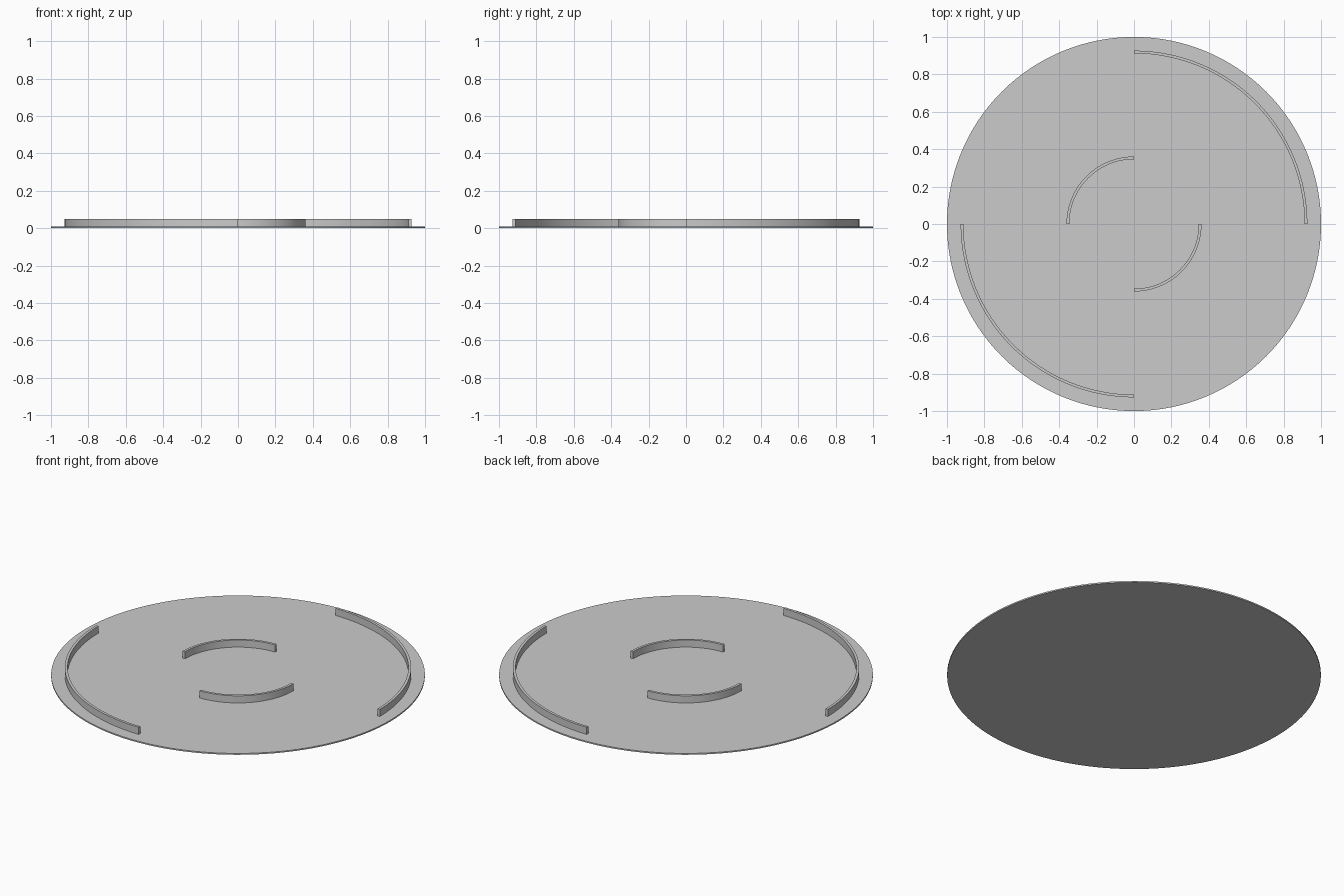
import bpy, bmesh
from math import cos, sin, pi, radians

cube = bpy.data.objects.get("Cube")
if cube:
    bpy.data.objects.remove(cube, do_unlink=True)

DISC_TOP = 0.008
WALL_TOP = 0.05
WALL_STEPS = 32

grey = bpy.data.materials.new("light grey")
grey.use_nodes = True
colour = (0.6, 0.6, 0.6, 1)
grey.diffuse_color = colour
grey.node_tree.nodes["Principled BSDF"].inputs["Base Color"].default_value = colour


def finish(bm, name):
    bmesh.ops.recalc_face_normals(bm, faces=bm.faces)
    mesh = bpy.data.meshes.new(name)
    bm.to_mesh(mesh)
    bm.free()
    mesh.materials.append(grey)
    obj = bpy.data.objects.new(name, mesh)
    bpy.context.collection.objects.link(obj)
    bpy.ops.object.select_all(action="DESELECT")
    obj.select_set(True)
    bpy.context.view_layer.objects.active = obj
    bpy.ops.object.shade_smooth_by_angle(angle=radians(30))


def curved_wall(name, inner, outer, start):
    """Quarter-circle wall swept from a rectangular section."""
    bm = bmesh.new()
    section = [(inner, 0), (outer, 0), (outer, WALL_TOP), (inner, WALL_TOP)]
    rings = []
    for i in range(WALL_STEPS + 1):
        a = radians(start) + pi / 2 * i / WALL_STEPS
        rings.append([bm.verts.new((r * cos(a), r * sin(a), z)) for r, z in section])
    for a, b in zip(rings, rings[1:]):
        for k in range(4):
            n = (k + 1) % 4
            bm.faces.new((a[k], a[n], b[n], b[k]))
    bm.faces.new(rings[0])
    bm.faces.new(rings[-1])
    # Raise the foot just off the underside of the disc
    for v in bm.verts:
        v.co.z = max(v.co.z, DISC_TOP / 2)
    finish(bm, name)


# Thin round base
bm = bmesh.new()
bmesh.ops.create_cone(bm, cap_ends=True, segments=128, radius1=1, radius2=1, depth=DISC_TOP)
bmesh.ops.translate(bm, verts=bm.verts, vec=(0, 0, DISC_TOP / 2))
finish(bm, "base_disc")

# Opposed pairs of quarter walls
curved_wall("outer_wall_back", 0.912, 0.927, 0)
curved_wall("outer_wall_front", 0.912, 0.927, 180)
curved_wall("inner_wall_back", 0.346, 0.361, 90)
curved_wall("inner_wall_front", 0.346, 0.361, 270)
